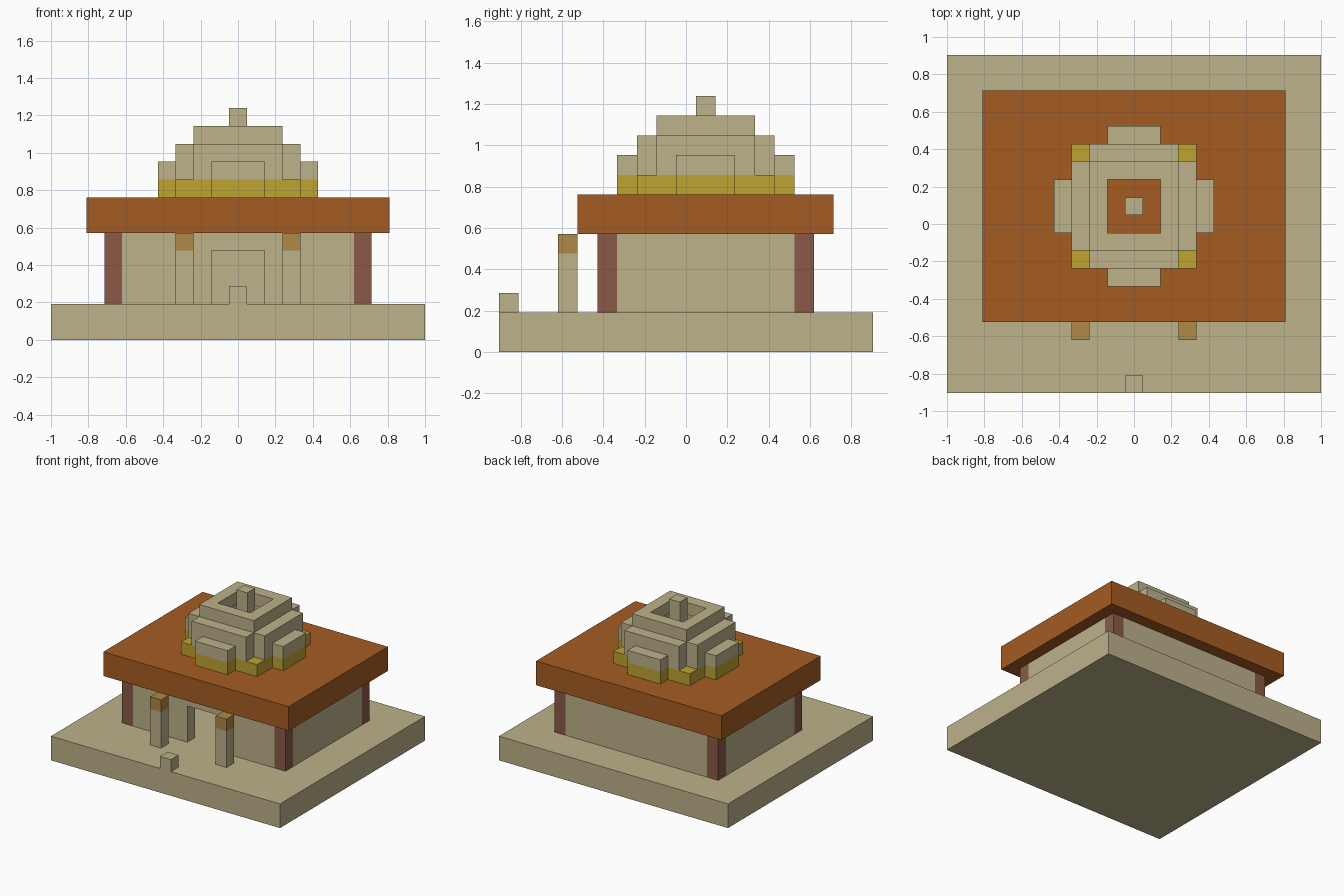
import bpy, bmesh
from mathutils import Vector

U = 2 / 21  # one block

if "Cube" in bpy.data.objects:
    bpy.data.objects.remove(bpy.data.objects["Cube"], do_unlink=True)


def material(name, rgb):
    linear = [((c / 255 + 0.055) / 1.055) ** 2.4 for c in rgb] + [1]
    m = bpy.data.materials.new(name)
    m.use_nodes = True
    m.diffuse_color = linear
    m.node_tree.nodes["Principled BSDF"].inputs["Base Color"].default_value = linear
    return m


sand = material("sandstone", (189, 178, 139))
tile = material("orange_tile", (165, 92, 34))
gold = material("gold", (190, 163, 50))
wood = material("red_wood", (138, 90, 72))
ochre = material("ochre", (176, 136, 71))


def finish(name, bm, mat):
    bmesh.ops.recalc_face_normals(bm, faces=bm.faces)
    mesh = bpy.data.meshes.new(name)
    bm.to_mesh(mesh)
    bm.free()
    mesh.materials.append(mat)
    obj = bpy.data.objects.new(name, mesh)
    bpy.context.collection.objects.link(obj)
    return obj


def box(name, mat, x, y, z):
    """Box from (low, high) ranges measured in blocks."""
    bm = bmesh.new()
    bmesh.ops.create_cube(bm, size=1)
    for v in bm.verts:
        v.co = Vector([U * (r[0] if c < 0 else r[1]) for c, r in zip(v.co, (x, y, z))])
    return finish(name, bm, mat)


def tier(name, mat, rule, z, height=1):
    """Ring of blocks chosen by a rule on distance from the dome's axis."""
    bm = bmesh.new()
    for i in range(-4, 5):
        for j in range(-4, 5):
            if rule(max(abs(i), abs(j)), min(abs(i), abs(j))):
                corners = [(-.5, -.5), (.5, -.5), (.5, .5), (-.5, .5)]
                bm.faces.new([bm.verts.new(((i + a) * U, (j + b + 1) * U, z * U))
                              for a, b in corners])
    bmesh.ops.remove_doubles(bm, verts=bm.verts, dist=0.001)
    top = bmesh.ops.extrude_face_region(bm, geom=bm.faces[:], use_keep_orig=True)["geom"]
    bmesh.ops.translate(bm, vec=(0, 0, height * U),
                        verts=[g for g in top if isinstance(g, bmesh.types.BMVert)])
    bmesh.ops.dissolve_limit(bm, angle_limit=0.01, verts=bm.verts, edges=bm.edges)
    return finish(name, bm, mat)


# Ground slab and the small marker block at its front edge
box("base", sand, (-10.5, 10.5), (-9.5, 9.5), (0, 2))
box("front_block", sand, (-.5, .5), (-9.5, -8.5), (2, 3))

# Hollow hall with a doorway
box("back_wall", sand, (-6.5, 6.5), (5.5, 6.5), (2, 6))
box("door_lintel", sand, (-1.5, 1.5), (-4.5, -3.5), (5, 6))
for side, s in (("left", 1), ("right", -1)):
    def span(a, b):
        return tuple(sorted((a * s, b * s)))
    box(side + "_wall", sand, span(6.5, 7.5), (-3.5, 5.5), (2, 6))
    box(side + "_front_wall", sand, span(1.5, 6.5), (-4.5, -3.5), (2, 6))
    # Corner posts
    box(side + "_front_post", wood, span(6.5, 7.5), (-4.5, -3.5), (2, 6))
    box(side + "_back_post", wood, span(6.5, 7.5), (5.5, 6.5), (2, 6))
    # Free-standing entrance columns
    box(side + "_column", sand, span(2.5, 3.5), (-6.5, -5.5), (2, 5))
    box(side + "_column_cap", ochre, span(2.5, 3.5), (-6.5, -5.5), (5, 6))

# Roof slab
box("roof", tile, (-8.5, 8.5), (-5.5, 7.5), (6, 8))

# Stepped hollow dome with a central spire
tier("dome_band", gold, lambda far, near: far == 3 or (far == 4 and near <= 1), 8)
tier("dome_lower", sand,
     lambda far, near: (far == 3 and near <= 2) or (far == 4 and near <= 1), 9)
tier("dome_middle", sand, lambda far, near: far == 3 and near <= 2, 10)
tier("dome_upper", sand, lambda far, near: far == 2, 11)
box("spire", sand, (-.5, .5), (.5, 1.5), (8, 13))
